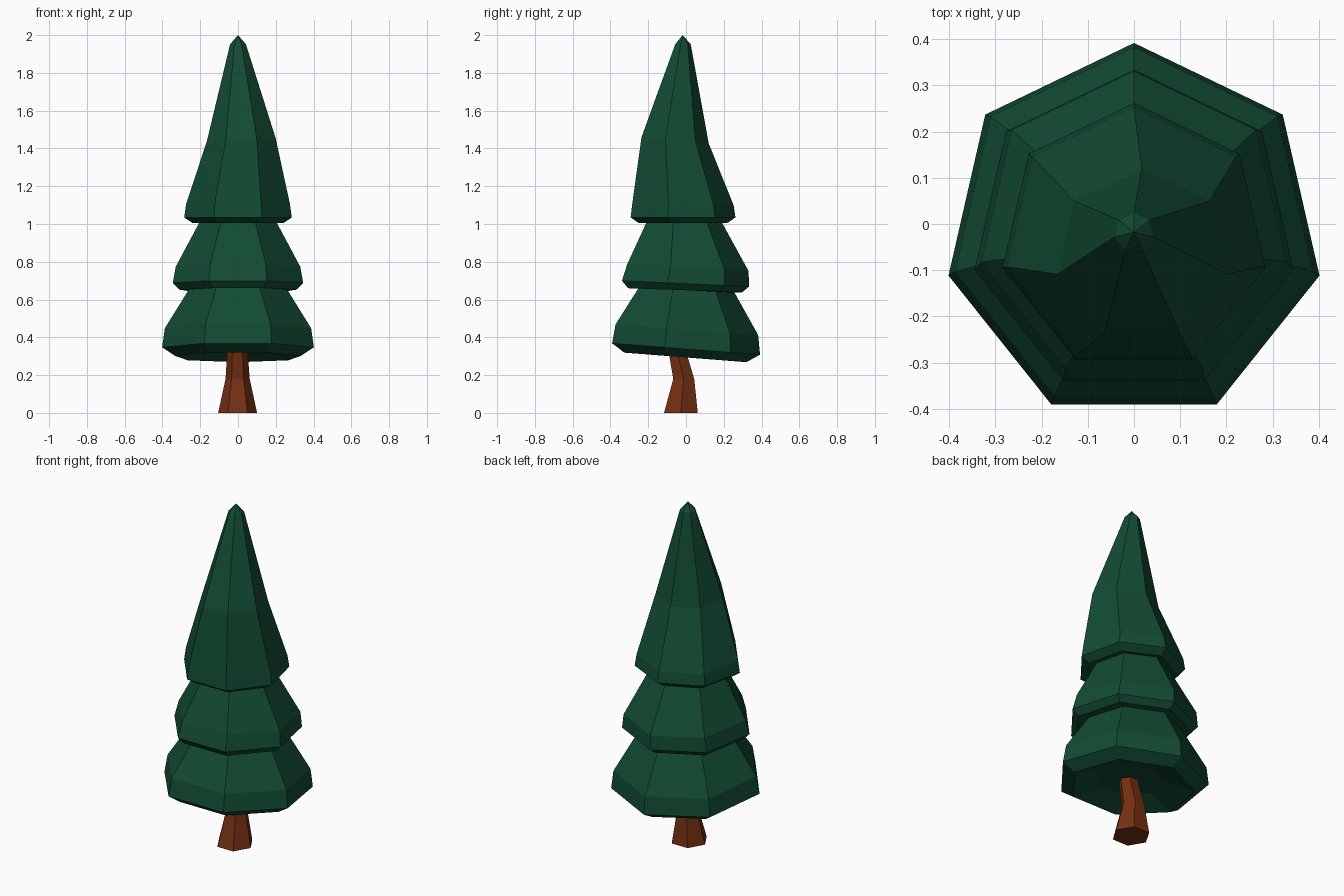
import bpy, bmesh, math

if "Cube" in bpy.data.objects:
    bpy.data.objects.remove(bpy.data.objects["Cube"])


def material(name, color):
    m = bpy.data.materials.new(name)
    m.diffuse_color = (*color, 1)
    m.use_nodes = True
    m.node_tree.nodes["Principled BSDF"].inputs["Base Color"].default_value = m.diffuse_color
    return m


def loft(name, sides, start, rings, mat, apex=None):
    """Skin tilted regular polygons: (radius, cx, cy, z, x slope, y slope)."""
    bm = bmesh.new()
    loops = []
    for r, cx, cy, z, sx, sy in rings:
        loop = []
        for i in range(sides):
            a = math.radians(start) + math.tau * i / sides
            dx, dy = r * math.cos(a), r * math.sin(a)
            loop.append(bm.verts.new((cx + dx, cy + dy, z + sx * dx + sy * dy)))
        loops.append(loop)
    for lo, hi in zip(loops, loops[1:]):
        for i in range(sides):
            j = (i + 1) % sides
            bm.faces.new((lo[i], lo[j], hi[j], hi[i]))
    bm.faces.new(loops[0][::-1])
    if apex:
        tip = bm.verts.new(apex)
        for i in range(sides):
            bm.faces.new((loops[-1][i], loops[-1][(i + 1) % sides], tip))
    else:
        bm.faces.new(loops[-1])
    bmesh.ops.recalc_face_normals(bm, faces=bm.faces)
    me = bpy.data.meshes.new(name)
    bm.to_mesh(me)
    bm.free()
    me.materials.append(mat)
    ob = bpy.data.objects.new(name, me)
    bpy.context.collection.objects.link(ob)
    return ob


green = material("dark green", (0.006, 0.070, 0.033))
brown = material("bark brown", (0.175, 0.029, 0.006))

# Foliage: three drooping tiers, each with a bevelled lower rim
loft("foliage", 7, 90, [
    (0.18, 0, -0.03, 0.345, 0, -0.078),    # hollow underside
    (0.34, 0, -0.02, 0.295, 0, -0.078),    # lower tier
    (0.412, 0, -0.02, 0.340, 0, -0.077),
    (0.397, 0, -0.015, 0.442, 0, -0.075),
    (0.267, 0, -0.01, 0.650, 0, -0.05),
    (0.318, 0, -0.02, 0.650, 0, -0.035),   # middle tier
    (0.354, 0, -0.02, 0.685, 0, -0.045),
    (0.338, 0, -0.007, 0.770, 0, -0.055),
    (0.210, 0, -0.02, 1.008, 0, 0),
    (0.245, 0, -0.028, 1.004, 0, 0),       # upper tier
    (0.292, 0, -0.03, 1.035, 0, 0),
    (0.282, 0, -0.03, 1.105, 0, -0.02),
    (0.187, 0.017, -0.067, 1.442, 0.05, -0.08),
    (0.043, 0, -0.018, 1.952, 0, 0),
], green, apex=(0, -0.018, 2.0))

# Trunk: flared, slightly bent hexagonal post
loft("trunk", 6, 0, [
    (0.103, -0.002, -0.027, 0, 0, 0),
    (0.064, -0.002, -0.012, 0.18, 0, 0),
    (0.054, -0.003, -0.045, 0.32, 0, 0),
    (0.054, -0.003, -0.050, 0.39, 0, 0),
], brown)
